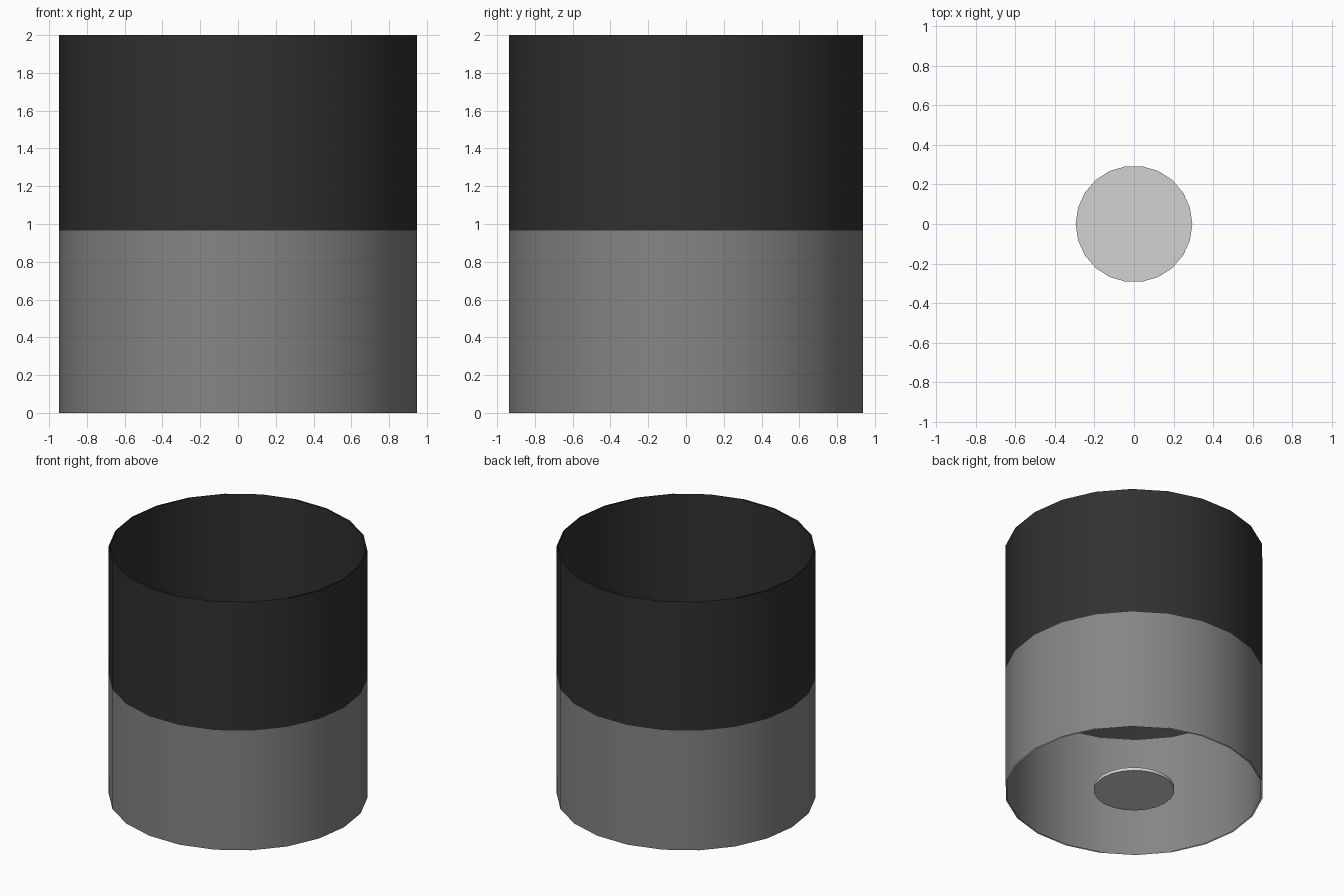
import bpy, math

if "Cube" in bpy.data.objects:
    bpy.data.objects.remove(bpy.data.objects["Cube"])

SIDES = 22
R_OUT, R_IN = 0.947, 0.936
SPLIT, TOP = 0.965, 2.0


def material(name, value):
    m = bpy.data.materials.new(name)
    m.diffuse_color = (value, value, value, 1)
    m.use_nodes = True
    m.node_tree.nodes["Principled BSDF"].inputs["Base Color"].default_value = m.diffuse_color
    return m


grey = material("mid grey", 0.235)
dark = material("near black", 0.03)
light = material("light grey", 0.65)


def ring(r, z):
    return [(r * math.cos(2 * math.pi * i / SIDES),
             r * math.sin(2 * math.pi * i / SIDES), z) for i in range(SIDES)]


def tube(name, z0, z1, mat):
    """Open band made of an outer and an inner skin, without rim faces."""
    verts, faces = [], []
    for r, outward in ((R_OUT, True), (R_IN, False)):
        b = len(verts)
        verts += ring(r, z0) + ring(r, z1)
        for i in range(SIDES):
            j = (i + 1) % SIDES
            f = (b + i, b + j, b + SIDES + j, b + SIDES + i)
            faces.append(f if outward else f[::-1])
    return add(name, verts, faces, mat)


def add(name, verts, faces, mat):
    me = bpy.data.meshes.new(name)
    me.from_pydata(verts, [], faces)
    me.materials.append(mat)
    ob = bpy.data.objects.new(name, me)
    bpy.context.collection.objects.link(ob)
    bpy.ops.object.select_all(action='DESELECT')
    ob.select_set(True)
    bpy.context.view_layer.objects.active = ob
    bpy.ops.object.shade_smooth_by_angle(angle=math.radians(35))
    return ob


# Two-tone sleeve, open at both ends
tube("lower_sleeve", 0, SPLIT, grey)
tube("upper_sleeve", SPLIT, TOP, dark)

# Small thin disc in the middle of the base
n = SIDES
sides = [(i, (i + 1) % n, n + (i + 1) % n, n + i) for i in range(n)]
caps = [tuple(reversed(range(n))), tuple(range(n, 2 * n))]
add("base_disc", ring(0.295, 0) + ring(0.295, 0.025), sides + caps, light)
